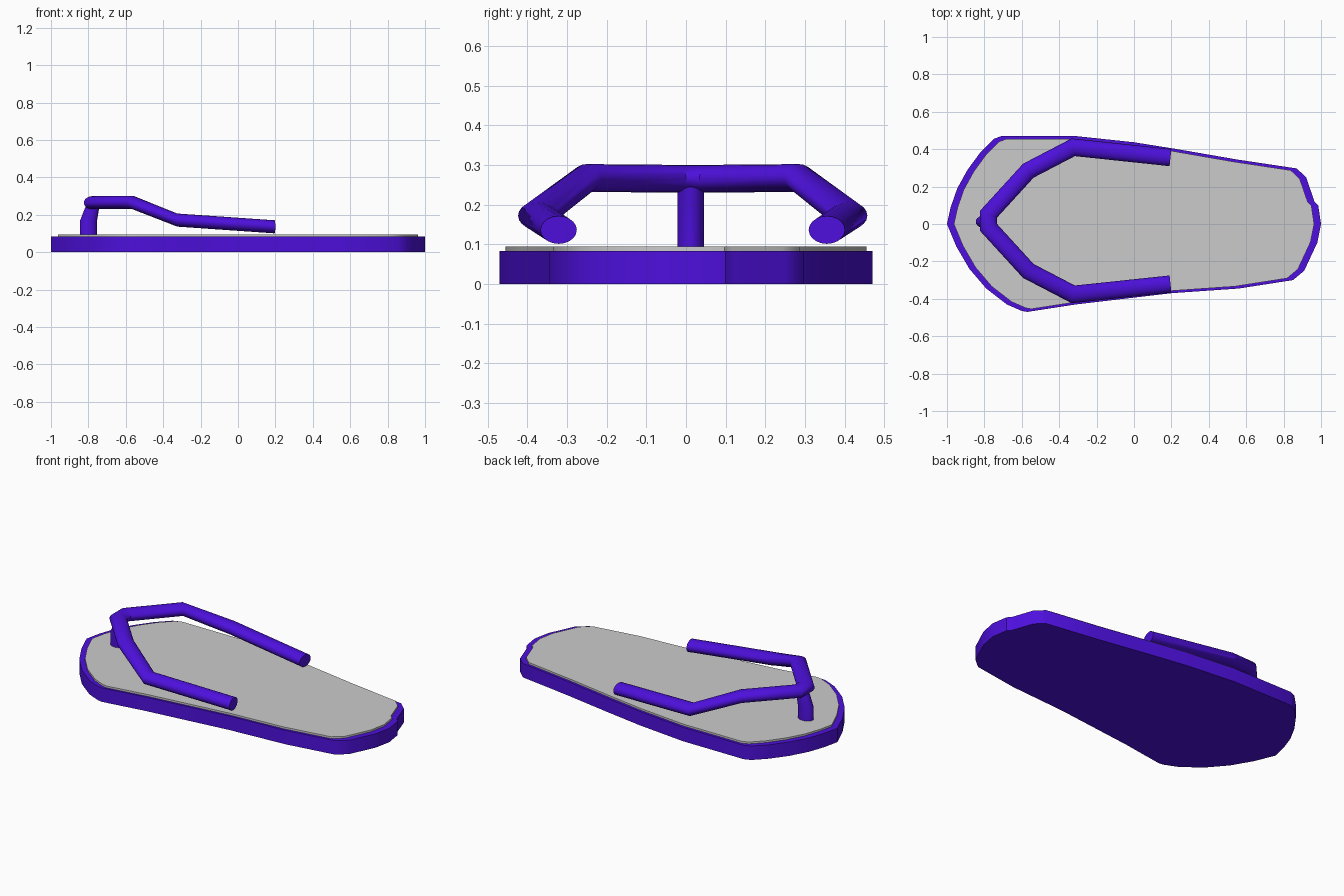
import bpy, bmesh, math
from mathutils import Vector

if "Cube" in bpy.data.objects:
    bpy.data.objects.remove(bpy.data.objects["Cube"])

purple = bpy.data.materials.new("purple_rubber")
purple.diffuse_color = (0.075, 0.005, 0.72, 1)
purple.use_nodes = True
purple.node_tree.nodes["Principled BSDF"].inputs["Base Color"].default_value = purple.diffuse_color


def finish(name, bm, mat=None, smooth=35):
    bmesh.ops.recalc_face_normals(bm, faces=bm.faces)
    me = bpy.data.meshes.new(name)
    bm.to_mesh(me)
    bm.free()
    ob = bpy.data.objects.new(name, me)
    bpy.context.collection.objects.link(ob)
    if mat:
        me.materials.append(mat)
    bpy.ops.object.select_all(action='DESELECT')
    ob.select_set(True)
    bpy.context.view_layer.objects.active = ob
    bpy.ops.object.shade_smooth_by_angle(angle=math.radians(smooth))
    return ob


def slab(name, outline, z0, z1, sx=1, sy=1, mat=None):
    bm = bmesh.new()
    face = bm.faces.new([bm.verts.new((x * sx, y * sy, z0)) for x, y in outline])
    top = bmesh.ops.extrude_face_region(bm, geom=[face])
    verts = [v for v in top["geom"] if isinstance(v, bmesh.types.BMVert)]
    bmesh.ops.translate(bm, verts=verts, vec=(0, 0, z1 - z0))
    return finish(name, bm, mat)


def ring_tube(name, rings, mat):
    bm = bmesh.new()
    loops = [[bm.verts.new(p) for p in r] for r in rings]
    n = len(loops[0])
    for a, b in zip(loops, loops[1:]):
        for i in range(n):
            j = (i + 1) % n
            bm.faces.new((a[i], a[j], b[j], b[i]))
    bm.faces.new(loops[0])
    bm.faces.new(loops[-1])
    return finish(name, bm, mat)


def ellipse(centre, u, v, n=20):
    return [centre + u * math.cos(2 * math.pi * i / n) + v * math.sin(2 * math.pi * i / n)
            for i in range(n)]


# Sole outline, toe at -x, slightly asymmetric
outline = [(-1, 0), (-0.98, 0.09), (-0.945, 0.19), (-0.89, 0.29), (-0.82, 0.385),
           (-0.75, 0.455), (-0.71, 0.47), (-0.31, 0.47), (0, 0.437), (0.22, 0.402),
           (0.55, 0.345), (0.87, 0.297), (0.92, 0.25), (0.965, 0.12), (0.985, 0.1), (1, 0),
           (0.98, -0.1), (0.91, -0.25), (0.85, -0.3), (0.56, -0.345), (0.2, -0.37),
           (-0.31, -0.43), (-0.57, -0.47), (-0.6, -0.465), (-0.68, -0.43), (-0.79, -0.345),
           (-0.88, -0.24), (-0.95, -0.12)]
slab("sole", outline, 0, 0.083, mat=purple)

# Thin grey footbed on top of the sole
slab("footbed", outline, 0.078, 0.094, 0.963, 0.967)

# Y-strap: flattened tube swept along a mirrored, mitred path
half = [(0.195, 0.338, 0.136), (-0.325, 0.393, 0.172), (-0.565, 0.268, 0.267),
        (-0.778, 0.035, 0.265)]
path = [Vector(p) for p in half] + [Vector((x, -y, z)) for x, y, z in reversed(half)]
up = Vector((0, 0, 1))
rings = []
for i, p in enumerate(path):
    dirs = []
    for a, b in ((i - 1, i), (i, i + 1)):
        if a >= 0 and b < len(path):
            d = path[b] - path[a]
            d.z = 0
            dirs.append(d.normalized())
    t = sum(dirs, Vector()).normalized()
    side = t.cross(up) * 0.046 / max(0.5, t.dot(dirs[0]))
    rings.append(ellipse(p + Vector((0, 0.017, 0)), side, up * 0.035))
ring_tube("strap", rings, purple)

# Toe post, leaning back into the strap
post = [(-0.8, 0.08), (-0.8, 0.165), (-0.775, 0.255)]
ring_tube("toe_post", [ellipse(Vector((x, 0.012, z)), Vector((r, 0, 0)), Vector((0, 0.034, 0)))
                       for (x, z), r in zip(post, (0.046, 0.046, 0.036))], purple)
